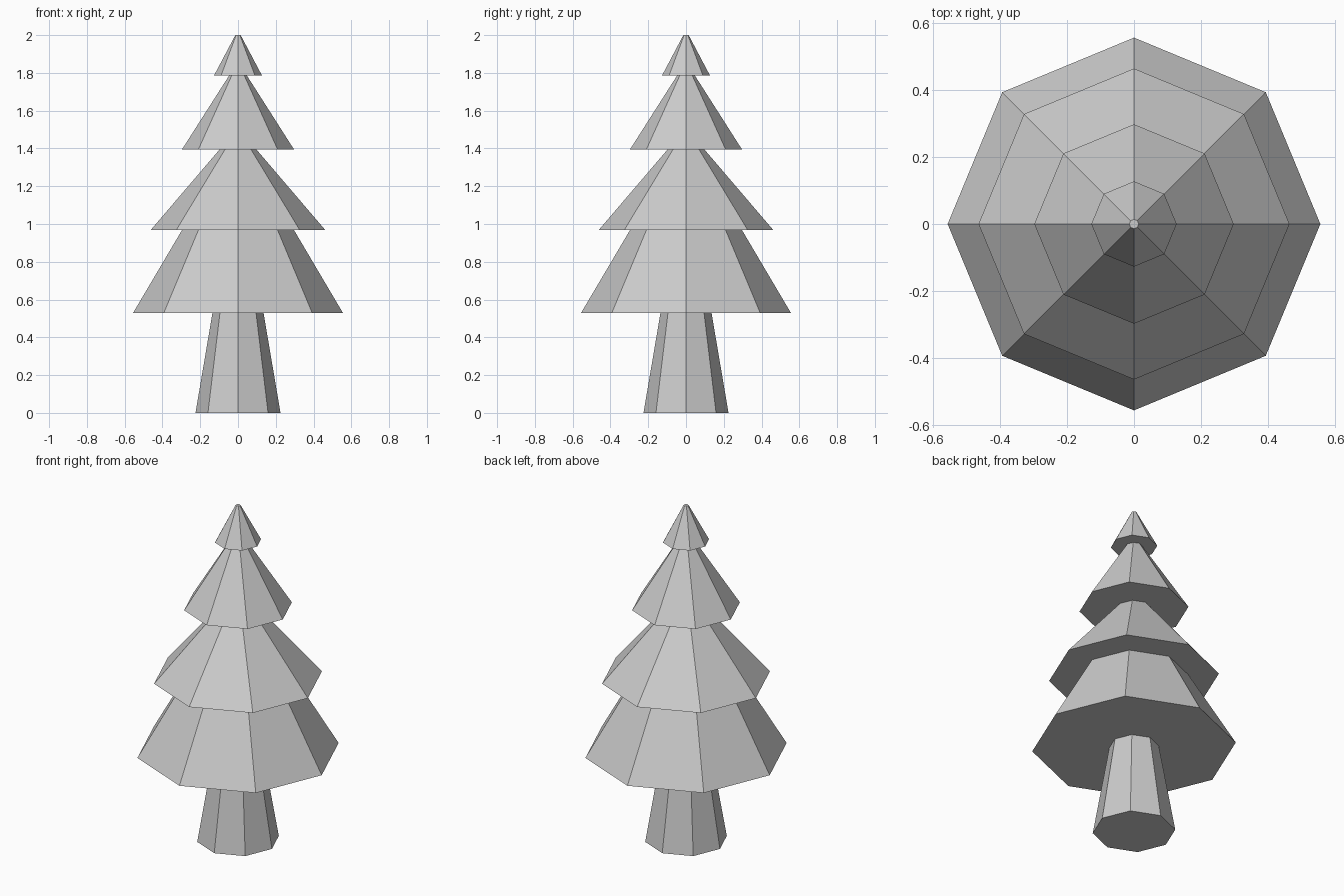
import bpy, bmesh
from math import cos, sin, pi

if "Cube" in bpy.data.objects:
    bpy.data.objects.remove(bpy.data.objects["Cube"])

SIDES = 8


def lathe(name, profile, cap_start=False, cap_end=False):
    """Turn a (radius, height) profile into a flat-shaded octagonal part."""
    bm = bmesh.new()
    rings = [[bm.verts.new((r * cos(2 * pi * i / SIDES), r * sin(2 * pi * i / SIDES), z))
              for i in range(SIDES)] for r, z in profile]
    for low, high in zip(rings, rings[1:]):
        for i in range(SIDES):
            j = (i + 1) % SIDES
            bm.faces.new((low[i], low[j], high[j], high[i]))
    if cap_start:
        bm.faces.new(rings[0][::-1])
    if cap_end:
        bm.faces.new(rings[-1])
    mesh = bpy.data.meshes.new(name)
    bm.to_mesh(mesh)
    bm.free()
    obj = bpy.data.objects.new(name, mesh)
    bpy.context.collection.objects.link(obj)


# Tapered trunk
trunk_top = 0.135
lathe("trunk", [(0.225, 0), (trunk_top, 0.53)], cap_start=True)

# Foliage tiers: bottom radius, bottom height, top radius, top height
tiers = [
    ("foliage_bottom", 0.555, 0.53, 0.297, 0.967),
    ("foliage_lower_middle", 0.463, 0.967, 0.098, 1.394),
    ("foliage_upper_middle", 0.297, 1.394, 0.047, 1.786),
    ("foliage_tip", 0.127, 1.786, 0.014, 2.0),
]

# Each underside is a flat ring that meets the top of the part below
inner = trunk_top
for name, r0, z0, r1, z1 in tiers:
    lathe(name, [(inner, z0), (r0, z0), (r1, z1)], cap_end=(name == "foliage_tip"))
    inner = r1
